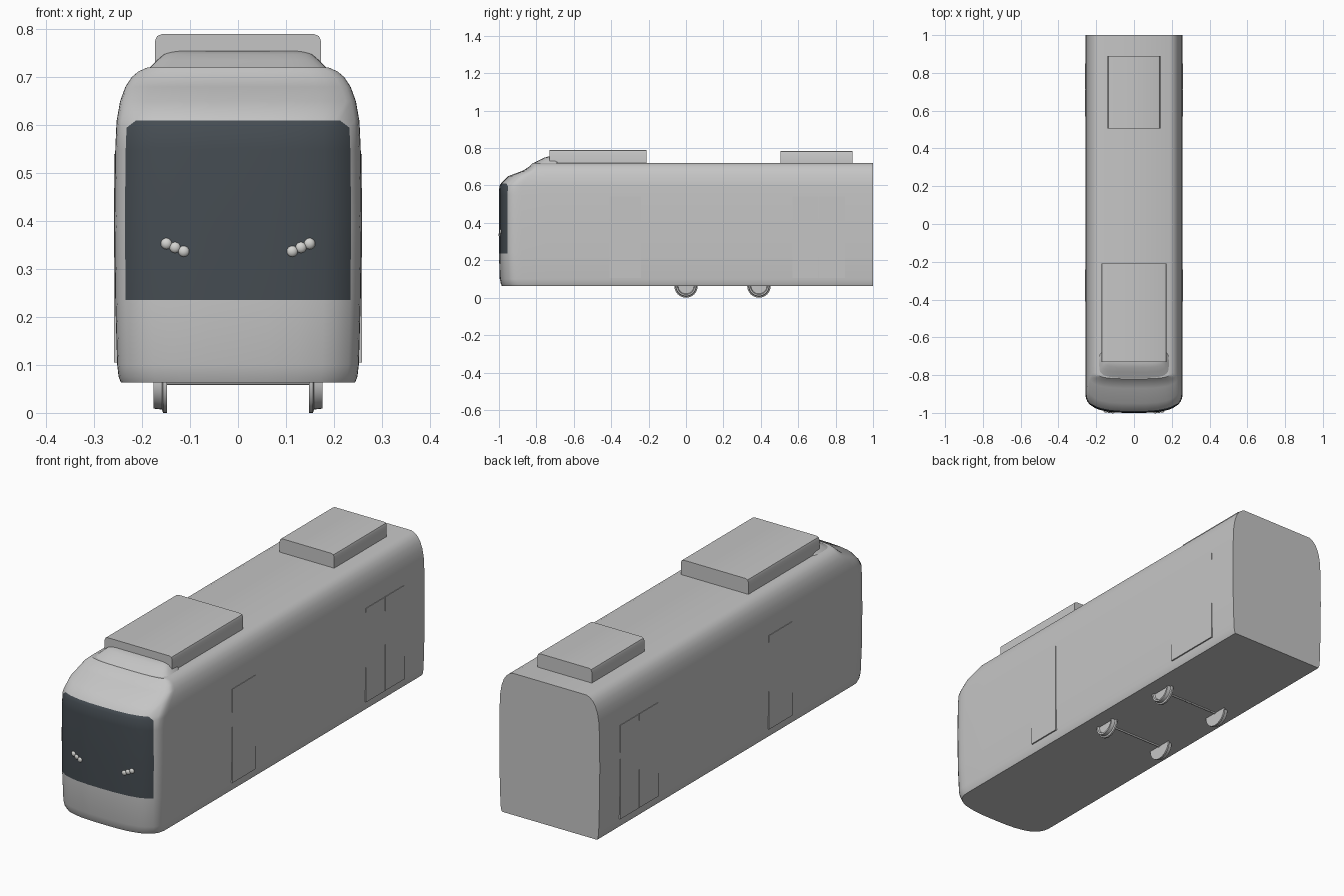
import bpy, bmesh, math
from mathutils import Matrix

if "Cube" in bpy.data.objects:
    bpy.data.objects.remove(bpy.data.objects["Cube"])


def material(name, colour):
    m = bpy.data.materials.new(name)
    m.use_nodes = True
    rgba = (*colour, 1)
    m.diffuse_color = rgba
    m.node_tree.nodes["Principled BSDF"].inputs["Base Color"].default_value = rgba
    return m


GREY = material("body grey", (0.56, 0.56, 0.56))
GLASS = material("dark glass", (0.06, 0.073, 0.085))
LAMP = material("lamp grey", (0.65, 0.65, 0.63))


def finish(bm, name, mats, smooth=True):
    bmesh.ops.recalc_face_normals(bm, faces=bm.faces)
    mesh = bpy.data.meshes.new(name)
    bm.to_mesh(mesh)
    bm.free()
    obj = bpy.data.objects.new(name, mesh)
    bpy.context.collection.objects.link(obj)
    for m in mats:
        mesh.materials.append(m)
    if smooth:
        bpy.ops.object.select_all(action='DESELECT')
        obj.select_set(True)
        bpy.context.view_layer.objects.active = obj
        bpy.ops.object.shade_smooth_by_angle(angle=math.radians(30))
    return obj


def loft(bm, rings):
    """Join closed rings of points and cap both ends."""
    rows = [[bm.verts.new(p) for p in ring] for ring in rings]
    n = len(rows[0])
    for a, b in zip(rows, rows[1:]):
        for i in range(n):
            j = (i + 1) % n
            bm.faces.new((a[i], a[j], b[j], b[i]))
    bm.faces.new(rows[0])
    bm.faces.new(rows[-1])


def box(name, x, y, z, bevel=0.0):
    """Box between coordinate pairs, with its lengthwise top edges rounded."""
    bm = bmesh.new()
    mid = [(a + b) / 2 for a, b in (x, y, z)]
    size = [b - a for a, b in (x, y, z)]
    bmesh.ops.create_cube(bm, size=1, matrix=Matrix.Translation(mid) @ Matrix.Diagonal((*size, 1)))
    if bevel:
        top = [e for e in bm.edges if all(v.co.z > mid[2] for v in e.verts)
               and abs(e.verts[0].co.x - e.verts[1].co.x) < 0.001]
        bmesh.ops.bevel(bm, geom=top, offset=bevel, segments=2, affect='EDGES', profile=0.5)
    return finish(bm, name, [GREY], bevel > 0)


# Car body: horizontal outlines stacked upward (height, half width, nose y, nose depth)
LEVELS = [
    (0.063, 0.244, -0.985, 0.12), (0.075, 0.249, -0.99, 0.12), (0.1, 0.252, -0.996, 0.12),
    (0.235, 0.256, -1, 0.12), (0.4, 0.258, -1, 0.12), (0.55, 0.256, -1, 0.12),
    (0.595, 0.254, -0.998, 0.12), (0.61, 0.253, -0.99, 0.12), (0.65, 0.246, -0.95, 0.11),
    (0.68, 0.235, -0.87, 0.07), (0.7, 0.222, -0.84, 0.05), (0.712, 0.208, -0.828, 0.04),
    (0.72, 0.19, -0.82, 0.03)]
GLASS_LOW, GLASS_HIGH = 0.235, 0.61


def outline(z, w, nose, depth):
    edge = 0.84 if z == GLASS_HIGH else 0.915   # pulls in the upper glass corners
    half = [0.25, 0.5, 0.7, 0.8, edge, 0.96, 0.985, 0.997, 1]
    steps = [-t for t in reversed(half)] + [0] + half
    front = [(w * t, nose + depth * (1 - (1 - abs(t) ** 3) ** (1 / 3)), z) for t in steps]
    return [(-w, 1, z), (-w, -0.75, z)] + front + [(w, -0.75, z), (w, 1, z)]


bm = bmesh.new()
loft(bm, [outline(*level) for level in LEVELS])
for f in bm.faces:
    heights = [v.co.z for v in f.verts]
    inside = min(heights) > GLASS_LOW - 0.001 and max(heights) < GLASS_HIGH + 0.001
    reach = max(abs(v.co.x) for v in f.verts)
    if inside and reach < 0.2375 and f.calc_center_median().y < -0.9:
        f.material_index = 1
finish(bm, "car_body", [GREY, GLASS])

# Fairing ahead of the front roof unit
def fairing_ring(z, w, y0, y1, count=32):
    pts = []
    for i in range(count):
        a = math.tau * i / count
        c, s = math.cos(a), math.sin(a)
        pts.append((w * math.copysign(abs(c) ** 0.5, c),
                    (y0 + y1) / 2 + (y1 - y0) / 2 * math.copysign(abs(s) ** 0.5, s), z))
    return pts


bm = bmesh.new()
loft(bm, [fairing_ring(0.715, 0.19, -0.825, -0.655), fairing_ring(0.735, 0.17, -0.785, -0.665),
          fairing_ring(0.748, 0.155, -0.76, -0.67), fairing_ring(0.755, 0.135, -0.735, -0.68)])
finish(bm, "roof_fairing", [GREY])

# Roof equipment
box("front_roof_unit", (-0.173, 0.173), (-0.73, -0.21), (0.715, 0.79), 0.014)
box("rear_roof_unit", (-0.14, 0.14), (0.505, 0.89), (0.715, 0.785), 0.014)

# Door leaves, nearly flush with the sides
LEAVES = {"front_door": (-0.41, -0.24), "rear_door_leaf_a": (0.57, 0.709),
          "rear_door_leaf_b": (0.712, 0.85)}
for side, label in ((1, "left"), (-1, "right")):
    for name, span in LEAVES.items():
        xs = sorted((side * 0.25, side * 0.2585))
        box(f"{label}_{name}", xs, span, (0.105, 0.54))

# Wheels: flange, tread and a dished outer face, turned around the axle
WHEEL_PROFILE = [(0.148, 0.02), (0.148, 0.063), (0.156, 0.063), (0.159, 0.056),
                 (0.176, 0.054), (0.176, 0.046), (0.168, 0.042), (0.168, 0.01)]


def turned(name, profile, y, z, side=1, count=32):
    bm = bmesh.new()
    angles = [math.tau * i / count for i in range(count)]
    loft(bm, [[(side * x, y + r * math.cos(a), z + r * math.sin(a)) for a in angles]
              for x, r in profile])
    return finish(bm, name, [GREY])


for y, place in ((0.0, "front"), (0.39, "rear")):
    for side, label in ((1, "left"), (-1, "right")):
        turned(f"{place}_{label}_wheel", WHEEL_PROFILE, y, 0.063, side)
    turned(f"{place}_axle", [(-0.15, 0.006), (0.15, 0.006)], y, 0.064, count=12)

# Headlamp clusters on the windscreen
for side, label in ((1, "left"), (-1, "right")):
    for i in range(3):
        bm = bmesh.new()
        x, z = 0.113 + 0.018 * i, 0.337 + 0.008 * i
        place = Matrix.Translation((side * x, -0.994 + 0.002 * i, z))
        bmesh.ops.create_uvsphere(bm, u_segments=16, v_segments=8, radius=0.012,
                                  matrix=place @ Matrix.Rotation(math.pi / 2, 4, 'X')
                                  @ Matrix.Diagonal((1, 1, 0.7, 1)))
        finish(bm, f"{label}_headlamp_{i + 1}", [LAMP])
